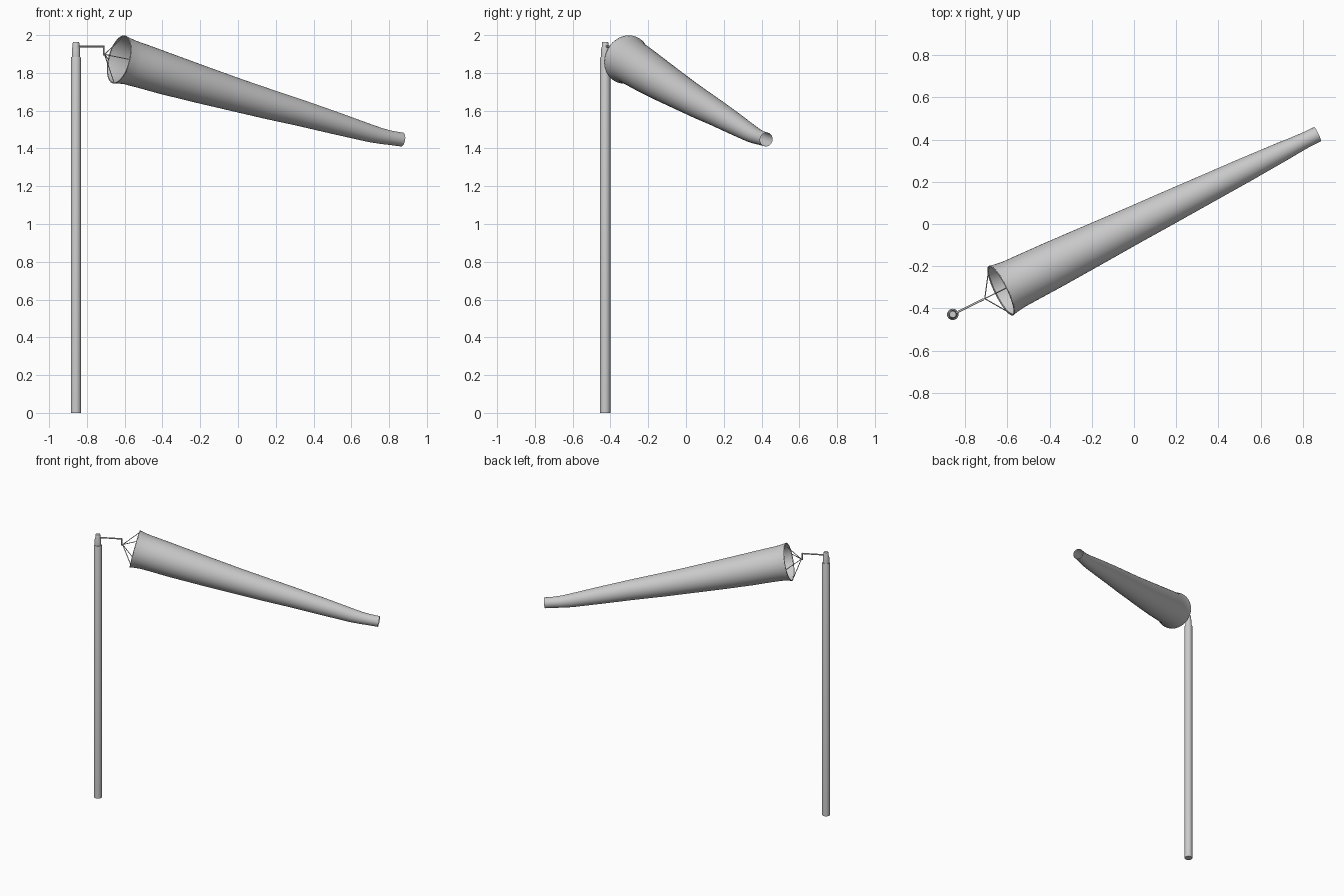
import bpy, bmesh, math
from mathutils import Vector

if "Cube" in bpy.data.objects:
    bpy.data.objects.remove(bpy.data.objects["Cube"])

PX, PY = -0.858, -0.428                 # pole axis
A = math.radians(26.3)                  # wind heading
D = Vector((math.cos(A), math.sin(A), 0))
SIDE = Vector((-math.sin(A), math.cos(A), 0))


def at(s, z):
    """Point at distance s downwind of the pole, at height z."""
    return Vector((PX, PY, z)) + D * s


def tube(name, rings, sides=32, caps=False, angle=40):
    """Skin circles given as (centre, side axis, up axis, radius)."""
    bm = bmesh.new()
    loops = []
    for c, u, v, r in rings:
        loops.append([bm.verts.new(c + (u * math.cos(t) + v * math.sin(t)) * r)
                      for t in (2 * math.pi * i / sides for i in range(sides))])
    for a, b in zip(loops, loops[1:]):
        for i in range(sides):
            j = (i + 1) % sides
            bm.faces.new((a[i], a[j], b[j], b[i]))
    if caps:
        bm.faces.new(loops[0][::-1])
        bm.faces.new(loops[-1])
    bmesh.ops.recalc_face_normals(bm, faces=bm.faces)
    me = bpy.data.meshes.new(name)
    bm.to_mesh(me)
    bm.free()
    ob = bpy.data.objects.new(name, me)
    bpy.context.collection.objects.link(ob)
    bpy.ops.object.select_all(action='DESELECT')
    ob.select_set(True)
    bpy.context.view_layer.objects.active = ob
    bpy.ops.object.shade_smooth_by_angle(angle=math.radians(angle))
    return ob


def lathe(name, profile, sides=24):
    X, Y = Vector((1, 0, 0)), Vector((0, 1, 0))
    return tube(name, [(at(0, z), X, Y, r) for r, z in profile], sides, True)


def wire(name, pts, r, cyclic=False):
    cu = bpy.data.curves.new(name, 'CURVE')
    cu.dimensions = '3D'
    cu.bevel_depth = r
    cu.bevel_resolution = 2
    cu.use_fill_caps = True
    sp = cu.splines.new('POLY')
    sp.points.add(len(pts) - 1)
    for p, co in zip(sp.points, pts):
        p.co = (*co, 1)
    sp.use_cyclic_u = cyclic
    ob = bpy.data.objects.new(name, cu)
    bpy.context.collection.objects.link(ob)
    return ob


# pole and swivel head
lathe("pole", [(0.027, 0), (0.027, 1.878), (0.025, 1.884)])
lathe("swivel_cap", [(0.022, 1.88), (0.022, 1.925), (0.018, 1.938),
                     (0.018, 1.957), (0.015, 1.963)])

# arm with its drop link
S_ARM = 0.163
wire("arm", [at(0, 1.94), at(S_ARM, 1.94)], 0.005)
wire("drop_link", [at(S_ARM, 1.944), at(S_ARM, 1.893)], 0.004)

# sock: distance, height and radius along the sagging centre line
path = [(0.255, 1.871, 0.130), (0.285, 1.864, 0.124), (0.323, 1.854, 0.119),
        (0.40, 1.833, 0.116), (0.528, 1.796, 0.111), (0.74, 1.738, 0.100),
        (0.959, 1.680, 0.088), (1.13, 1.636, 0.080), (1.325, 1.588, 0.070),
        (1.54, 1.532, 0.059), (1.738, 1.480, 0.047), (1.80, 1.466, 0.042),
        (1.86, 1.456, 0.038), (1.926, 1.447, 0.037)]
rings = []
for i, (s, z, r) in enumerate(path):
    a, b = path[max(i - 1, 0)], path[min(i + 1, len(path) - 1)]
    tilt = math.atan2(a[1] - b[1], b[0] - a[0])
    up = D * math.sin(tilt) + Vector((0, 0, math.cos(tilt)))
    rings.append((at(s, z), SIDE, up, r))
tube("sock", rings, 40)

# mouth hoop and four bridle wires
c, u, v, r = rings[0]
hoop = [c + (u * math.cos(t) + v * math.sin(t)) * (r - 0.002)
        for t in (2 * math.pi * i / 40 for i in range(40))]
wire("mouth_hoop", hoop, 0.003, True)
node = at(S_ARM + 0.006, 1.898)
for k in range(4):
    wire(f"bridle_wire_{k + 1}", [node, hoop[k * 10]], 0.0025)
